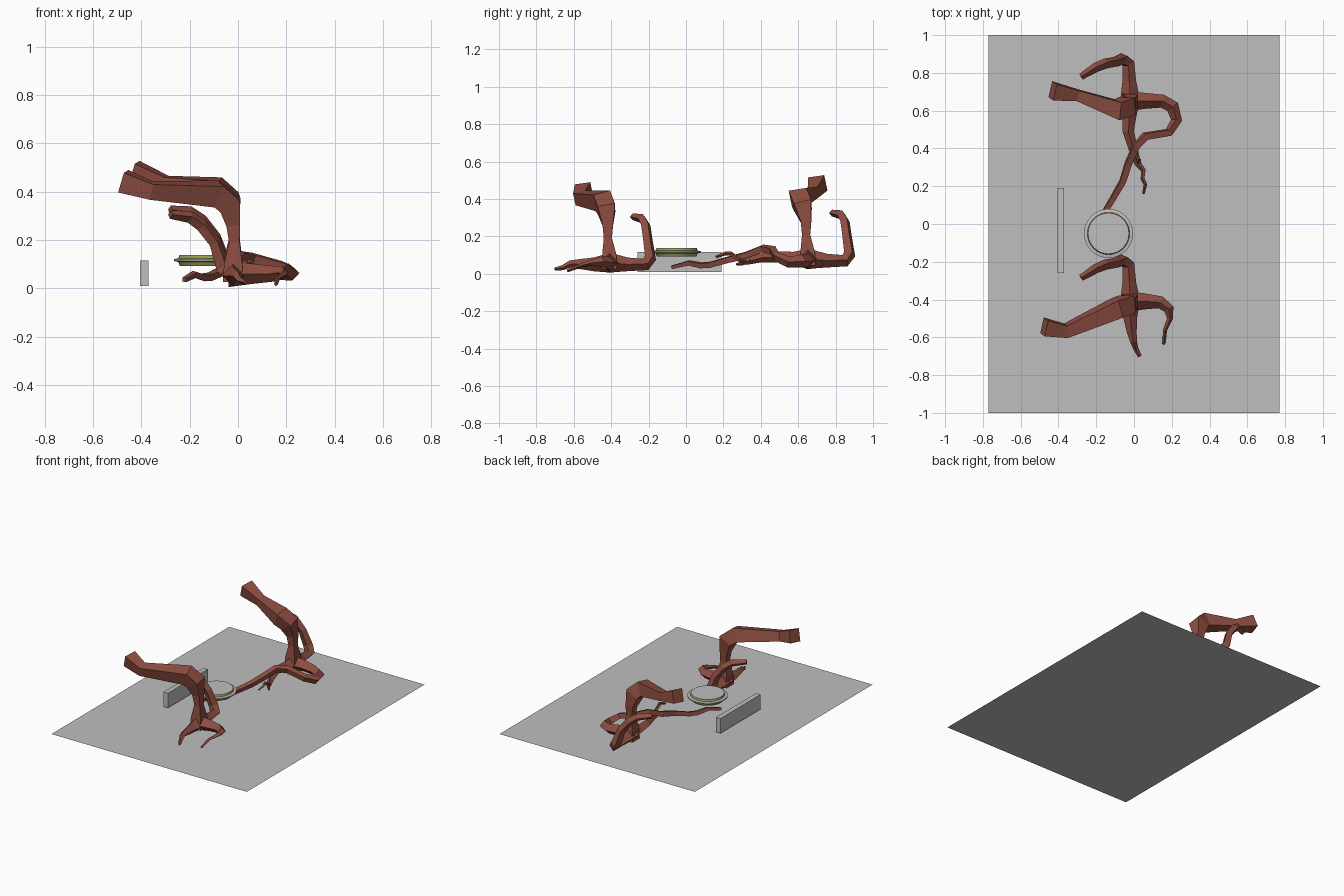
import bpy, bmesh, math
from mathutils import Vector

if "Cube" in bpy.data.objects:
    bpy.data.objects.remove(bpy.data.objects["Cube"])


def material(name, rgb):
    m = bpy.data.materials.new(name)
    m.diffuse_color = (*rgb, 1)
    m.use_nodes = True
    m.node_tree.nodes["Principled BSDF"].inputs["Base Color"].default_value = m.diffuse_color
    return m


BARK = material("reddish bark", (0.27, 0.075, 0.052))
GREY = material("stone grey", (0.52, 0.52, 0.52))
OLIVE = material("olive", (0.33, 0.33, 0.08))


def finish(bm, name, *mats):
    bmesh.ops.recalc_face_normals(bm, faces=bm.faces)
    me = bpy.data.meshes.new(name)
    bm.to_mesh(me)
    bm.free()
    for m in mats:
        me.materials.append(m)
    ob = bpy.data.objects.new(name, me)
    bpy.context.collection.objects.link(ob)
    return ob


def limb(name, pts, roll=45, shift=(0, 0, 0)):
    """Four-sided tapering limb; each point is x, y, z, half width."""
    bm = bmesh.new()
    P = [Vector(p[:3]) + Vector(shift) for p in pts]
    rings, side = [], None
    for i, p in enumerate(P):
        d1 = (P[i] - P[i - 1]).normalized() if i else Vector()
        d2 = (P[i + 1] - P[i]).normalized() if i < len(P) - 1 else Vector()
        t = (d1 + d2).normalized()
        if side is None:
            side = Vector((0, 1, 0)) if abs(t.z) > 0.7 else Vector((0, 0, 1)).cross(t)
        side = (side - t * side.dot(t)).normalized()
        up = t.cross(side)
        r = pts[i][3] * (1.414 if roll == 45 else 1.1)
        rings.append([bm.verts.new(p + r * (math.cos(a) * side + math.sin(a) * up))
                      for a in [math.radians(roll + 90 * k) for k in range(4)]])
    for a, b in zip(rings, rings[1:]):
        for k in range(4):
            bm.faces.new((a[k], a[(k + 1) % 4], b[(k + 1) % 4], b[k]))
    bm.faces.new(rings[0])
    bm.faces.new(rings[-1])
    return finish(bm, name, BARK)


def box(name, lo, hi):
    bm = bmesh.new()
    bmesh.ops.create_cube(bm, size=1)
    for v in bm.verts:
        v.co = Vector([(lo[i] + hi[i]) / 2 + v.co[i] * (hi[i] - lo[i]) for i in range(3)])
    return finish(bm, name, GREY)


# Ground slab, a single sheet
bm = bmesh.new()
bm.faces.new([bm.verts.new(c) for c in
              ((-.77, -1, 0), (.77, -1, 0), (.77, 1, 0), (-.77, 1, 0))])
finish(bm, "base_sheet", GREY)

# Low wall
box("low_wall", (-.405, -.26, .01), (-.37, .19, .115))

# Floating round dish: olive body, grey rim and grey lid
bm = bmesh.new()
profile = [(.105, .092), (.112, .108), (.13, .113), (.13, .121), (.112, .124), (.108, .137)]
N = 32
rings = [[bm.verts.new((-.135 + r * math.cos(2 * math.pi * k / N),
                        -.05 + r * math.sin(2 * math.pi * k / N), z)) for k in range(N)]
         for r, z in profile]
for i, (a, b) in enumerate(zip(rings, rings[1:])):
    for k in range(N):
        f = bm.faces.new((a[k], a[(k + 1) % N], b[(k + 1) % N], b[k]))
        f.material_index = 1 if i in (0, 4) else 0
bm.faces.new(rings[0]).material_index = 1
bm.faces.new(rings[-1])
finish(bm, "round_dish", GREY, OLIVE)

# Trunks, each bending over into one thick bough
trunk = [(-.02, -.41, .025, .042), (-.02, -.41, .1, .038), (-.015, -.418, .19, .022),
         (-.02, -.418, .26, .028), (-.035, -.425, .345, .047), (-.09, -.445, .39, .048)]
limb("front_trunk", trunk + [(-.36, -.565, .405, .033), (-.475, -.545, .443, .043)])
limb("back_trunk", [(x, y + 1.06 if z < .3 else y + 1.05, z + .018, w) for x, y, z, w in trunk]
     + [(-.30, .682, .435, .028), (-.43, .705, .48, .044)])

# Shared curled root that rises at the side of each trunk
curl = [(-.02, -.42, .06, .05), (-.025, -.31, .05, .033), (-.03, -.215, .05, .03),
        (-.06, -.19, .085, .03), (-.095, -.205, .19, .025), (-.15, -.215, .26, .025),
        (-.2, -.235, .295, .023), (-.28, -.285, .305, .016)]
limb("front_curled_root", curl, 0)
limb("back_curled_root", curl, 0, (0, 1.065, .02))

# Front tree ground roots
limb("front_side_root", [(-.04, -.41, .06, .05), (.06, -.41, .06, .038), (.14, -.415, .06, .03),
                         (.185, -.45, .065, .025), (.19, -.5, .06, .014),
                         (.165, -.56, .045, .01), (.157, -.635, .015, .007)], 0)
limb("front_forward_root", [(-.02, -.39, .06, .05), (-.02, -.49, .05, .034), (-.012, -.57, .052, .024),
                            (-.003, -.62, .052, .017), (.01, -.66, .032, .012),
                            (.03, -.7, .025, .008)], 0)

# Back tree ground roots: one long looping root and one short twig
limb("back_long_root", [(-.04, .65, .08, .05), (.06, .652, .08, .038), (.15, .65, .07, .032),
                        (.205, .62, .068, .032), (.225, .55, .062, .027), (.185, .485, .09, .023),
                        (.06, .465, .125, .023), (.01, .41, .135, .022), (-.03, .32, .098, .022),
                        (-.06, .225, .075, .02), (-.115, .13, .048, .018), (-.145, .08, .045, .017),
                        (-.18, .015, .058, .015), (-.222, -.075, .035, .011)], 0)
limb("back_forward_root", [(-.02, .67, .08, .05), (-.025, .57, .08, .034), (-.03, .49, .09, .027),
                           (-.005, .4, .085, .022), (.02, .32, .065, .016),
                           (.05, .285, .075, .011), (.045, .24, .108, .01),
                           (.06, .21, .108, .009), (.05, .16, .09, .006)], 0)
limb("back_small_twig", [(.02, .34, .075, .015), (.03, .3, .055, .01), (.055, .27, .05, .006)], 0)
